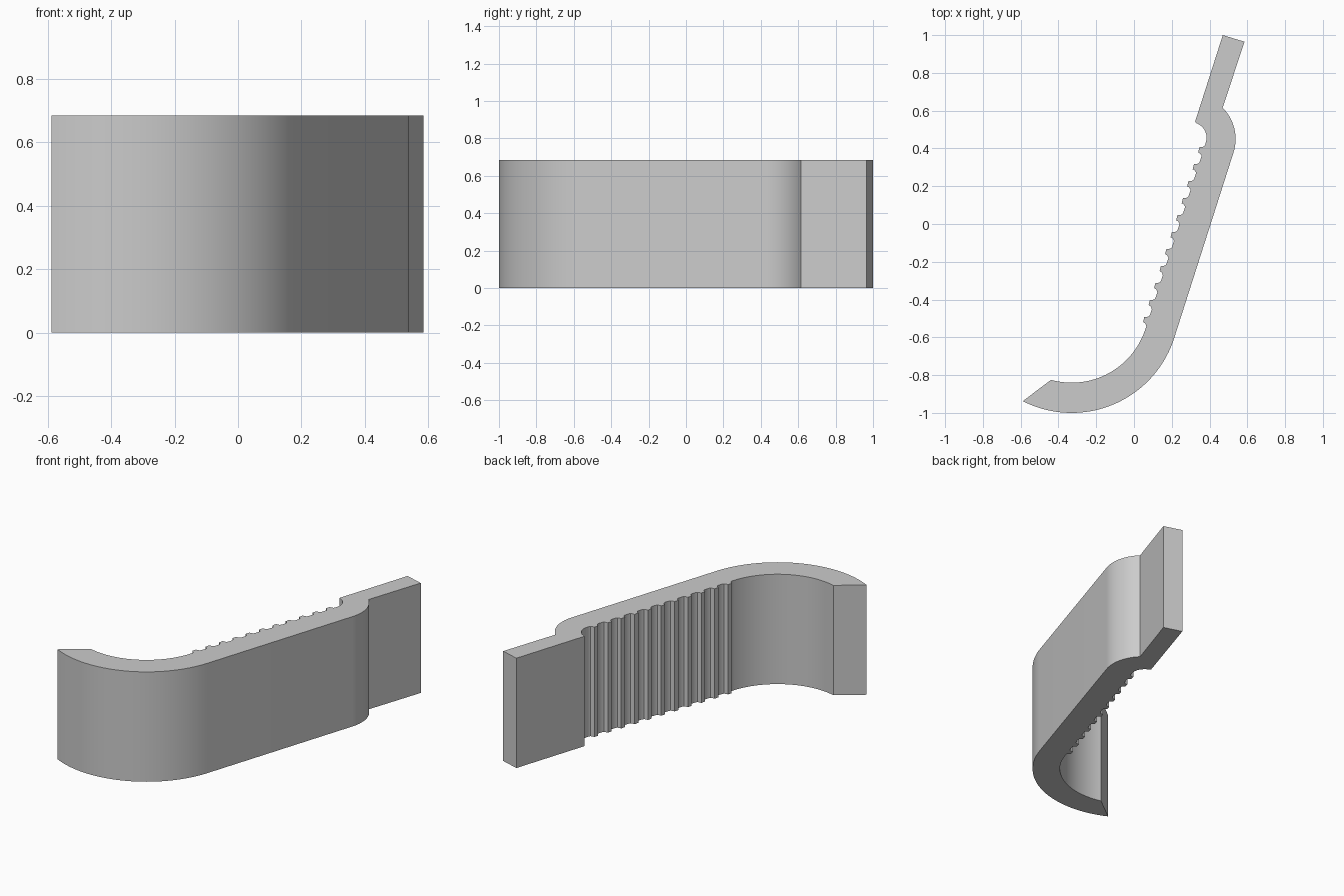
import bpy
import bmesh
from math import cos, sin, radians
from mathutils import Vector

cube = bpy.data.objects.get("Cube")
if cube:
    bpy.data.objects.remove(cube, do_unlink=True)

HEIGHT = 0.685
LEAN = radians(72)
ALONG = Vector((cos(LEAN), sin(LEAN)))       # direction of the straight arm
INWARD = Vector((-sin(LEAN), cos(LEAN)))     # towards the gripping side


def arc(centre, radius, start, end, steps):
    """Points on a circle between two angles in degrees."""
    points = []
    for i in range(steps + 1):
        a = radians(start + (end - start) * i / steps)
        points.append(Vector(centre) + radius * Vector((cos(a), sin(a))))
    return points


hook_centre = (-0.33, -0.43)

# Outer side: hook, straight arm, shoulder
outline = arc(hook_centre, 0.57, -117, -18, 40)
outline += arc((0.304, 0.45), 0.234, -18, 45, 20)

# Flat end tab
outline += [Vector((0.585, 0.965)), Vector((0.47, 1.0)), Vector((0.323, 0.54))]

# Concave relief behind the shoulder
outline += arc((0.302, 0.457), 0.082, 70, -22, 14)

# Row of gripping teeth, from the relief down to the hook
inner = arc(hook_centre, 0.41, -18, -105.5, 40)
tooth = [(0.080, 0.0), (0.071, 0.003), (0.065, 0.011), (0.060, 0.025),
         (0.032, 0.023), (0.029, 0.011), (0.023, 0.003), (0.016, 0.0)]
for k in reversed(range(11)):
    for t, h in tooth:
        outline.append(inner[0] + ALONG * (t + 0.0945 * k) + INWARD * h)

# Inner side of the hook
outline += inner

# Extrude the profile into a solid
bm = bmesh.new()
base = bm.faces.new([bm.verts.new((p.x, p.y, 0)) for p in outline])
result = bmesh.ops.extrude_face_region(bm, geom=[base], use_keep_orig=True)
top = [v for v in result["geom"] if isinstance(v, bmesh.types.BMVert)]
bmesh.ops.translate(bm, verts=top, vec=(0, 0, HEIGHT))
bmesh.ops.recalc_face_normals(bm, faces=bm.faces)
mesh = bpy.data.meshes.new("hook_clip")
bm.to_mesh(mesh)
bm.free()

clip = bpy.data.objects.new("hook_clip", mesh)
bpy.context.collection.objects.link(clip)

# Plain grey material
grey = bpy.data.materials.new("light_grey")
grey.use_nodes = True
colour = (0.6, 0.6, 0.6, 1)
grey.diffuse_color = colour
grey.node_tree.nodes["Principled BSDF"].inputs["Base Color"].default_value = colour
mesh.materials.append(grey)

bpy.ops.object.select_all(action="DESELECT")
clip.select_set(True)
bpy.context.view_layer.objects.active = clip
bpy.ops.object.shade_smooth_by_angle(angle=radians(30))
